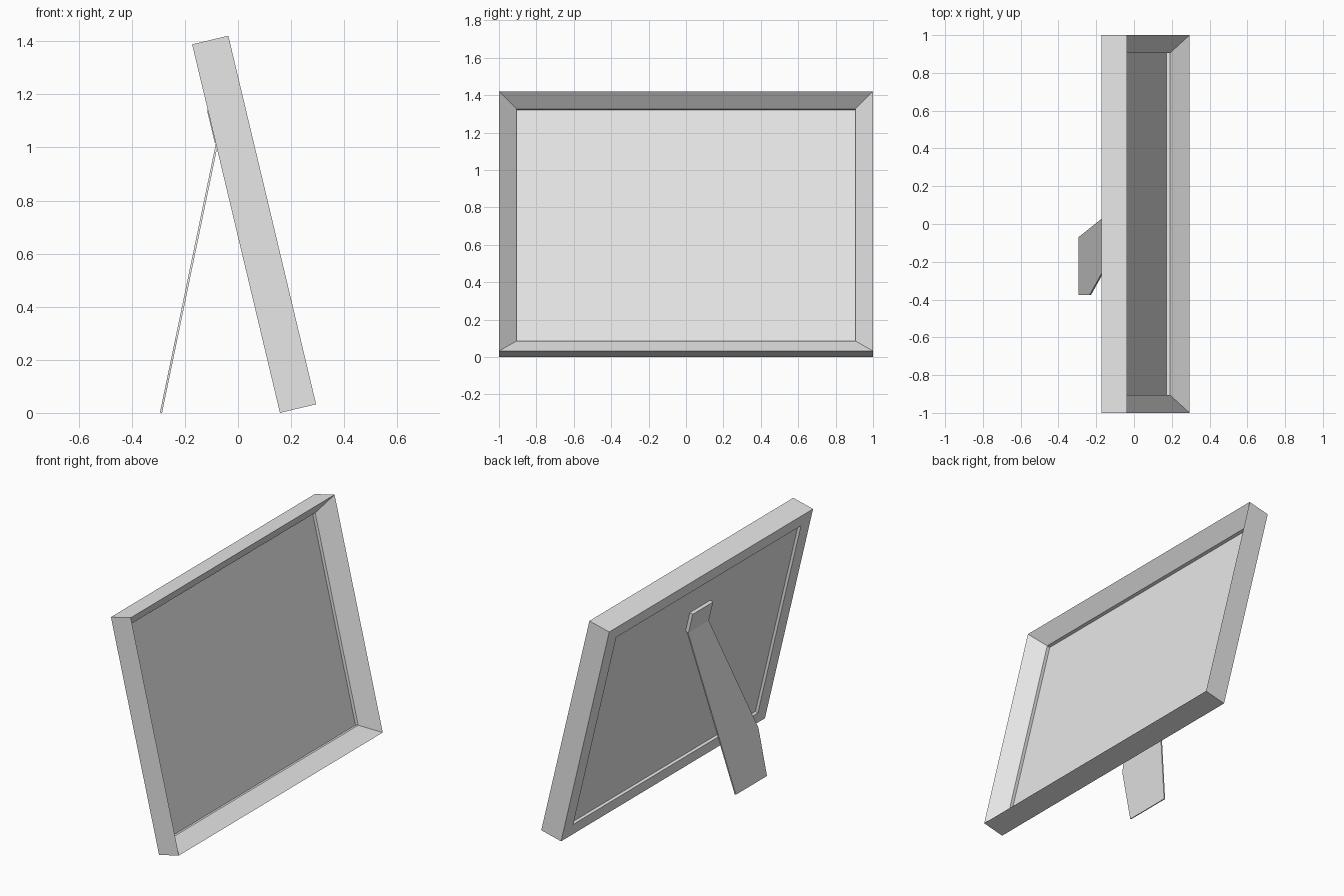
import bpy
import bmesh
import math
from mathutils import Matrix

default = bpy.data.objects.get("Cube")
if default:
    bpy.data.objects.remove(default, do_unlink=True)

# One plain grey for everything
grey = bpy.data.materials.new("light_grey")
grey.use_nodes = True
colour = (0.8, 0.8, 0.8, 1.0)
grey.diffuse_color = colour
grey.node_tree.nodes["Principled BSDF"].inputs["Base Color"].default_value = colour

WIDTH, HEIGHT, DEPTH = 2.0, 1.427, 0.14
SIDE, RAIL = 0.094, 0.076          # border widths at the sides and at top/bottom

# Local space: x is forward out of the picture, y across, z up the board
FRAME_TILT = Matrix.Translation((0.158, 0, 0)) @ Matrix.Rotation(math.radians(-13.4), 4, 'Y')
LEG_TILT = Matrix.Translation((-0.294, 0, 0.0015)) @ Matrix.Rotation(math.radians(11.75), 4, 'Y')


def finish(name, bm, matrix):
    bmesh.ops.recalc_face_normals(bm, faces=bm.faces)
    bm.transform(matrix)
    mesh = bpy.data.meshes.new(name)
    bm.to_mesh(mesh)
    bm.free()
    mesh.materials.append(grey)
    obj = bpy.data.objects.new(name, mesh)
    bpy.context.collection.objects.link(obj)
    return obj


def plate(name, outline, x0, x1, matrix):
    """Flat outline of (y, z) points, extruded from x0 to x1."""
    bm = bmesh.new()
    face = bm.faces.new([bm.verts.new((x0, y, z)) for y, z in outline])
    ext = bmesh.ops.extrude_face_region(bm, geom=[face])
    moved = [v for v in ext["geom"] if isinstance(v, bmesh.types.BMVert)]
    bmesh.ops.translate(bm, verts=moved, vec=(x1 - x0, 0, 0))
    return finish(name, bm, matrix)


def rectangle(inset):
    y, z = WIDTH / 2 - SIDE * inset, RAIL * inset
    return [(-y, z), (y, z), (y, HEIGHT - z), (-y, HEIGHT - z)]


# Mitred frame: wedge profile with a sharp outer front edge, run round four corners
bm = bmesh.new()
profile = [(0, 0), (0, DEPTH), (1, 0.0525), (1, 0)]     # (inset, depth)
rings = [[bm.verts.new((x, y, z)) for y, z in rectangle(inset)] for inset, x in profile]
for a, b in zip(rings, rings[1:] + rings[:1]):
    for i in range(4):
        j = (i + 1) % 4
        bm.faces.new((a[i], a[j], b[j], b[i]))
finish("frame", bm, FRAME_TILT)

# Picture board, recessed on both sides and tucked into the frame
plate("picture_board", rectangle(0.95), 0.018, 0.033, FRAME_TILT)

# Hinge tab on the back of the board
plate("hinge_tab", [(-0.1, 1.046), (0.1, 1.046), (0.1, 1.172), (-0.1, 1.172)],
      -0.003, 0.02, FRAME_TILT)

# Slanted easel leg that widens towards its foot
plate("easel_leg", [(-0.07, 0), (-0.375, 0), (-0.375, 0.29), (-0.1, 1.045), (0.1, 1.045)],
      0, 0.008, LEG_TILT)
